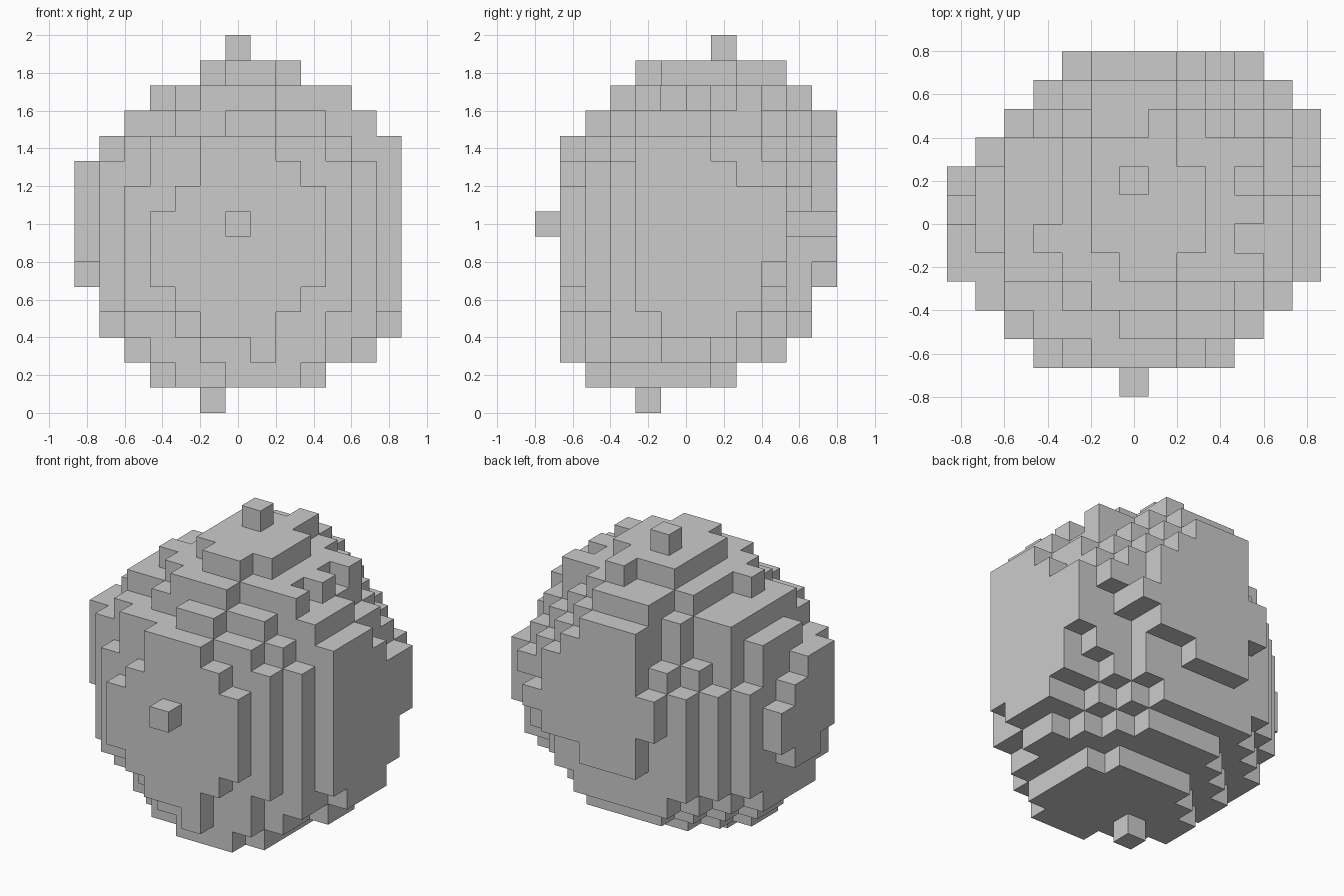
import bpy
import bmesh
from mathutils import Vector

default_cube = bpy.data.objects.get("Cube")
if default_cube:
    bpy.data.objects.remove(default_cube, do_unlink=True)

BLOCK = 2 / 15
ORIGIN = Vector((-6.5, -6, 0))

stone = bpy.data.materials.new("plain grey")
stone.use_nodes = True
grey = (0.6, 0.6, 0.6, 1)
stone.diffuse_color = grey
stone.node_tree.nodes["Principled BSDF"].inputs["Base Color"].default_value = grey

# Each layer, bottom to top: (x range), (y range), corner cuts in blocks
# (front -x, front +x, back +x, back -x)
layers = [
    ((5, 5), (4, 4), (0, 0, 0, 0)),
    ((3, 9), (2, 7), (2, 1, 1, 2)),
    ((2, 11), (1, 9), (4, 4, 3, 3)),
    ((1, 12), (1, 10), (3, 4, 4, 3)),
    ((1, 12), (1, 10), (2, 3, 2, 2)),
    ((0, 12), (1, 11), (3, 3, 3, 4)),
    ((0, 12), (1, 11), (3, 3, 2, 4)),
    ((0, 12), (1, 11), (3, 3, 2, 4)),
    ((0, 12), (1, 11), (3, 3, 2, 4)),
    ((0, 12), (1, 11), (4, 4, 3, 5)),
    ((1, 12), (1, 11), (4, 5, 4, 3)),
    ((2, 11), (2, 11), (4, 4, 4, 2)),
    ((3, 10), (3, 10), (2, 3, 3, 2)),
    ((5, 8), (4, 8), (1, 1, 1, 0)),
    ((6, 6), (7, 7), (0, 0, 0, 0)),
]

# Single blocks chipped off a layer, as (x, y)
chips = {
    1: [(5, 2)],
    2: [(6, 1)],
    3: [(4, 1), (8, 1), (3, 2)],
    4: [(3, 1), (9, 1), (11, 9), (10, 10)],
    5: [(0, 4), (0, 7), (4, 11), (8, 11), (9, 11), (10, 10)],
    6: [(4, 11), (10, 11), (11, 10), (10, 10)],
    7: [(11, 10)],
    8: [(3, 1), (0, 7), (10, 11)],
    9: [(4, 1), (0, 6), (12, 8)],
    10: [(12, 7), (1, 8), (2, 9), (3, 9), (3, 10), (4, 10), (4, 11)],
    11: [(11, 7), (2, 9), (3, 9), (3, 10), (4, 10), (4, 11)],
    12: [(3, 6), (3, 7), (3, 8), (4, 9), (10, 7)],
}

# Single blocks standing out from a layer, as (x, y)
bumps = {
    2: [(9, 2), (3, 3), (10, 3)],
    3: [(11, 3), (12, 7)],
    7: [(6, 0)],
    9: [(1, 3), (0, 4), (10, 2), (11, 3), (12, 4)],
    10: [(3, 2), (9, 2), (2, 3), (10, 3), (11, 4), (12, 4), (12, 5)],
    11: [(4, 3), (9, 3), (2, 4), (3, 4), (10, 4), (11, 4), (2, 5), (11, 5)],
    12: [(9, 4), (10, 4), (10, 8)],
    13: [(7, 9)],
}


def layer_cells(x_range, y_range, cuts):
    """Blocks of a rectangle whose four corners are cut diagonally."""
    cells = set()
    for x in range(x_range[0], x_range[1] + 1):
        for y in range(y_range[0], y_range[1] + 1):
            left, right = x - x_range[0], x_range[1] - x
            front, back = y - y_range[0], y_range[1] - y
            corners = (left + front, right + front, right + back, left + back)
            if all(dist >= cut for dist, cut in zip(corners, cuts)):
                cells.add((x, y))
    return cells


def build_blocks(name, cells):
    """One mesh holding only the exposed block faces."""
    bm = bmesh.new()
    corners = {}

    def corner(point):
        key = tuple(round(c) for c in point)
        if key not in corners:
            corners[key] = bm.verts.new((Vector(key) + ORIGIN) * BLOCK)
        return corners[key]

    for cell in sorted(cells):
        for axis in range(3):
            for side in (0, 1):
                neighbour = list(cell)
                neighbour[axis] += 2 * side - 1
                if tuple(neighbour) in cells:
                    continue
                # Quad on this side, wound so that it faces outwards
                u, v = Vector(), Vector()
                u[(axis + 1) % 3] = 1
                v[(axis + 2) % 3] = 1
                base = Vector(cell)
                base[axis] += side
                quad = [base, base + u, base + u + v, base + v]
                if not side:
                    quad.reverse()
                bm.faces.new([corner(p) for p in quad])

    mesh = bpy.data.meshes.new(name)
    bm.to_mesh(mesh)
    bm.free()
    mesh.materials.append(stone)
    obj = bpy.data.objects.new(name, mesh)
    bpy.context.collection.objects.link(obj)
    return obj


# Rounded body, layer by layer
body = set()
for level, (x_range, y_range, cuts) in enumerate(layers):
    cells = layer_cells(x_range, y_range, cuts)
    cells -= set(chips.get(level, []))
    cells |= set(bumps.get(level, []))
    body |= {(x, y, level) for x, y in cells}

build_blocks("block_boulder", body)
